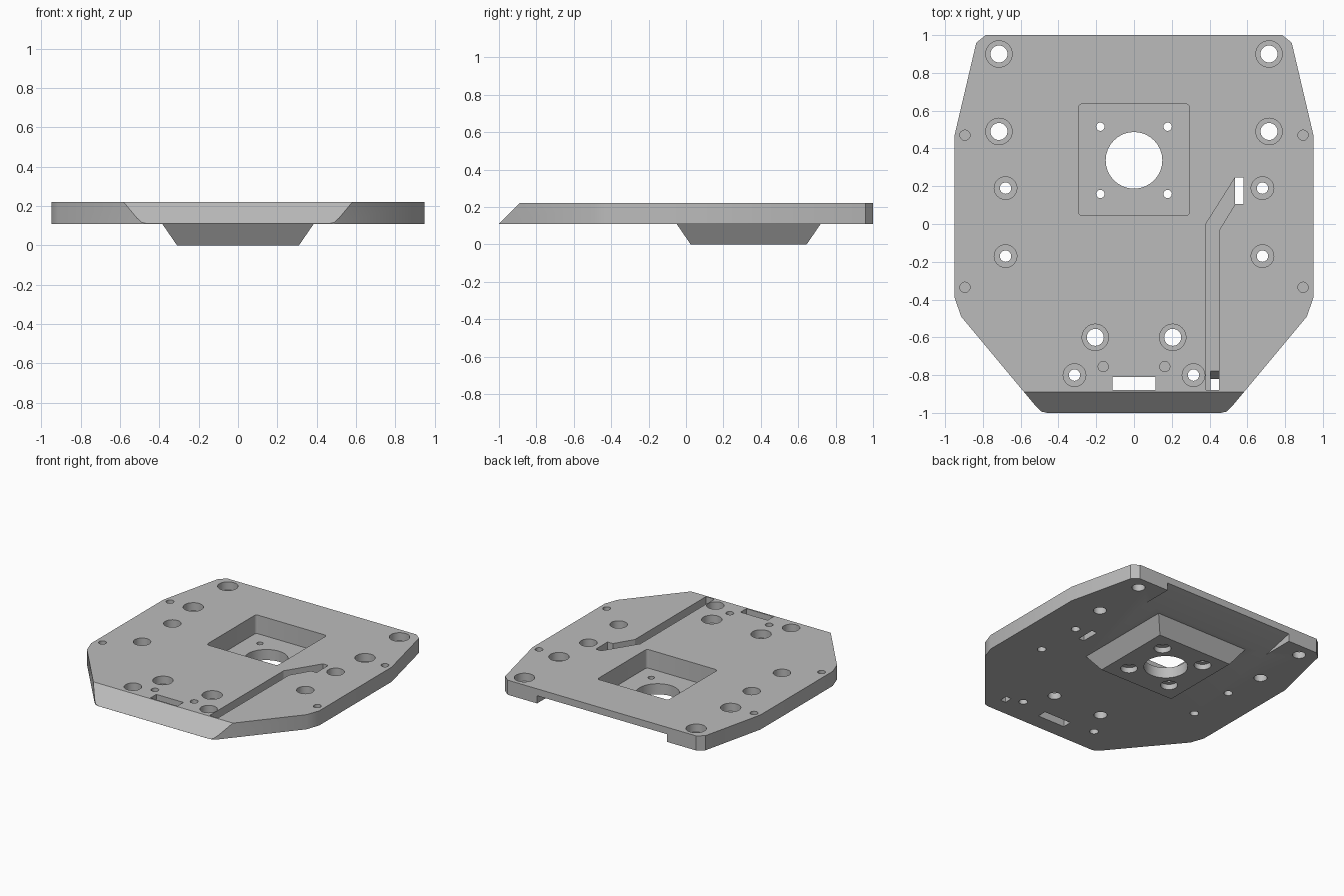
import bpy, bmesh
from mathutils import Vector

if "Cube" in bpy.data.objects:
    bpy.data.objects.remove(bpy.data.objects["Cube"], do_unlink=True)

LOW, TOP, OVER = 0.11, 0.22, 0.3

grey = bpy.data.materials.new("plain_grey")
grey.use_nodes = True
grey.diffuse_color = (0.5, 0.5, 0.5, 1)
grey.node_tree.nodes["Principled BSDF"].inputs["Base Color"].default_value = (0.5, 0.5, 0.5, 1)


def make_object(name, bm):
    bmesh.ops.recalc_face_normals(bm, faces=bm.faces)
    mesh = bpy.data.meshes.new(name)
    bm.to_mesh(mesh)
    bm.free()
    obj = bpy.data.objects.new(name, mesh)
    mesh.materials.append(grey)
    bpy.context.collection.objects.link(obj)
    return obj


def prism(bm, points, vector):
    """Extrude a closed outline of 3D points along a vector."""
    face = bm.faces.new([bm.verts.new(p) for p in points])
    out = bmesh.ops.extrude_face_region(bm, geom=[face])["geom"]
    bmesh.ops.translate(bm, vec=vector, verts=[v for v in out if isinstance(v, bmesh.types.BMVert)])


def upright(bm, outline, z0, z1):
    prism(bm, [(x, y, z0) for x, y in outline], (0, 0, z1 - z0))


def box(bm, x0, x1, y0, y1, z0, z1):
    upright(bm, [(x0, y0), (x1, y0), (x1, y1), (x0, y1)], z0, z1)


def cylinder(bm, x, y, r, z0, z1):
    made = bmesh.ops.create_cone(bm, cap_ends=True, segments=32, radius1=r, radius2=r, depth=z1 - z0)
    bmesh.ops.translate(bm, vec=(x, y, (z0 + z1) / 2), verts=made["verts"])


def combine(target, bm, operation="DIFFERENCE"):
    tool = make_object("tool", bm)
    tool.hide_render = True
    mod = target.modifiers.new("cut", "BOOLEAN")
    mod.operation, mod.solver, mod.object = operation, "EXACT", tool
    bpy.context.view_layer.objects.active = target
    bpy.ops.object.modifier_apply(modifier=mod.name)
    bpy.data.objects.remove(tool, do_unlink=True)


# Plate outline, mirrored, with a sloped front edge
half = [(0.46, -1), (0.49, -0.993), (0.515, -0.97), (0.915, -0.49), (0.95, -0.39),
        (0.95, 0.47), (0.835, 0.96), (0.785, 1)]
bm = bmesh.new()
upright(bm, half + [(-x, y) for x, y in reversed(half)], LOW, TOP)
cut = bmesh.ops.bisect_plane(bm, geom=bm.verts[:] + bm.edges[:] + bm.faces[:],
                             plane_co=(0, -1, LOW + 0.0005), plane_no=Vector((0, -1, 1)).normalized(),
                             clear_outer=True)
bmesh.ops.holes_fill(bm, edges=[e for e in bm.edges if e.is_boundary])
plate = make_object("mounting_plate", bm)

# Tapered boss under the plate
bm = bmesh.new()
made = bmesh.ops.create_cube(bm, size=1)
for v in made["verts"]:
    up = v.co.z > 0
    size = 0.782 if up else 0.62
    v.co = (v.co.x * size, v.co.y * size + 0.335, 0.118 if up else 0)
combine(plate, bm, "UNION")

# Square pocket with softened corners
bm = bmesh.new()
box(bm, -0.295, 0.295, 0.045, 0.635, 0.08, OVER)
bmesh.ops.bevel(bm, geom=[e for e in bm.edges if abs(e.verts[0].co.z - e.verts[1].co.z) > 0.1],
                offset=0.02, segments=4, profile=0.5, affect="EDGES")
combine(plate, bm)

# Stepped screw holes: x, y, hole radius, step radius
screws = [(0.715, 0.9, 0.045, 0.07), (0.715, 0.49, 0.045, 0.07), (0.68, 0.19, 0.03, 0.06),
          (0.68, -0.17, 0.03, 0.06), (0.205, -0.6, 0.045, 0.07), (0.315, -0.8, 0.03, 0.06)]
dowels = [(0.895, 0.47), (0.895, -0.335), (0.163, -0.755)]
steps, holes = bmesh.new(), bmesh.new()
for side in (-1, 1):
    for x, y, r, step in screws:
        cylinder(steps, side * x, y, step, 0.16, OVER)
        cylinder(holes, side * x, y, r, 0.05, OVER)
    for x, y in dowels:
        cylinder(steps, side * x, y, 0.027, 0.18, OVER)
    # Motor screws sunk from below
    for dy in (-0.178, 0.178):
        cylinder(steps, side * 0.178, 0.337 + dy, 0.058, -0.1, 0.04)
        cylinder(holes, side * 0.178, 0.337 + dy, 0.022, -0.1, OVER)

# Centre bore and front slot
cylinder(holes, 0, 0.337, 0.15, -0.1, OVER)
box(holes, -0.113, 0.113, -0.88, -0.81, 0.05, OVER)
combine(plate, steps)
combine(plate, holes)

# Cable channel with an opening at each end
bm = bmesh.new()
upright(bm, [(0.38, -0.88), (0.45, -0.88), (0.45, -0.035), (0.535, 0.105), (0.58, 0.105),
             (0.58, 0.245), (0.535, 0.245), (0.38, 0)], 0.16, OVER)
combine(plate, bm)
bm = bmesh.new()
box(bm, 0.535, 0.58, 0.105, 0.245, 0.05, OVER)
prism(bm, [(0.405, -0.88, 0.05), (0.405, -0.82, 0.05), (0.405, -0.82, LOW), (0.405, -0.775, 0.165),
           (0.405, -0.775, OVER), (0.405, -0.88, OVER)], (0.045, 0, 0))
combine(plate, bm)

# Sloped finger recess under the back edge
bm = bmesh.new()
prism(bm, [(-0.54, 0.76, LOW), (-0.54, 1.05, 0.18), (-0.54, 1.05, 0.05), (-0.54, 0.76, 0.05)], (1.08, 0, 0))
combine(plate, bm)

# Smooth bores, crisp edges
bpy.ops.object.select_all(action="DESELECT")
plate.select_set(True)
bpy.context.view_layer.objects.active = plate
bpy.ops.object.shade_smooth_by_angle(angle=0.5)
